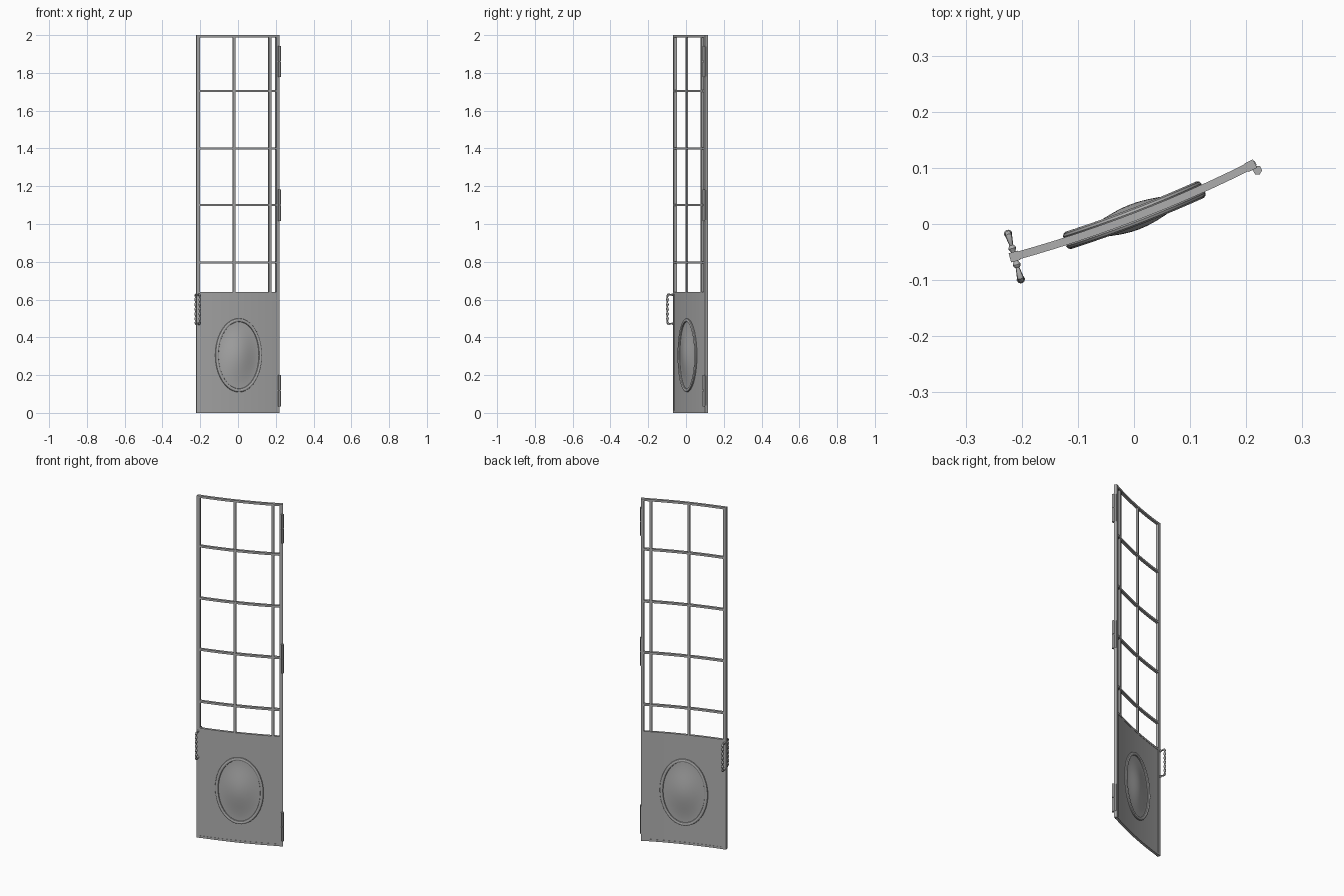
import bpy, bmesh, math
from mathutils import Vector

if "Cube" in bpy.data.objects:
    bpy.data.objects.remove(bpy.data.objects["Cube"])

metal = bpy.data.materials.new("grey metal")
metal.use_nodes = True
GREY = (0.42, 0.42, 0.42, 1)
metal.diffuse_color = GREY
metal.node_tree.nodes["Principled BSDF"].inputs["Base Color"].default_value = GREY

# The gate follows a shallow arc in plan, bowed towards the front
START, END, SAG = Vector((-0.213, -0.058, 0)), Vector((0.208, 0.104, 0)), 0.011
CHORD = END - START
LENGTH = CHORD.length
BACK = Vector((-CHORD.y, CHORD.x, 0)) / LENGTH


def normal(t):
    d = CHORD - BACK * SAG * 4 * (1 - 2 * t)
    return Vector((-d.y, d.x, 0)).normalized()


def on_arc(t, z, off=0.0):
    p = START + CHORD * t - BACK * SAG * 4 * t * (1 - t) + normal(t) * off
    return Vector((p.x, p.y, z))


def finish(bm, name, smooth=True):
    bmesh.ops.remove_doubles(bm, verts=bm.verts, dist=1e-5)
    bmesh.ops.recalc_face_normals(bm, faces=bm.faces)
    me = bpy.data.meshes.new(name)
    bm.to_mesh(me)
    bm.free()
    me.materials.append(metal)
    ob = bpy.data.objects.new(name, me)
    bpy.context.collection.objects.link(ob)
    if smooth:
        bpy.ops.object.select_all(action='DESELECT')
        ob.select_set(True)
        bpy.context.view_layer.objects.active = ob
        bpy.ops.object.shade_smooth_by_angle(angle=math.radians(35))
    return ob


def skin(name, rows, loop=False, caps=False):
    """Join closed rows of points into a surface."""
    bm = bmesh.new()
    vs = [[bm.verts.new(p) for p in row] for row in rows]
    n = len(rows[0])
    pairs = list(zip(vs, vs[1:])) + ([(vs[-1], vs[0])] if loop else [])
    for a, b in pairs:
        for i in range(n):
            j = (i + 1) % n
            bm.faces.new((a[i], a[j], b[j], b[i]))
    if caps:
        bm.faces.new(vs[0])
        bm.faces.new(vs[-1])
    return finish(bm, name)


def bar(name, t0, t1, z0, z1, depth, steps=1):
    """Rectangular bar between two places on the arc."""
    h = depth / 2
    rows = []
    for i in range(steps + 1):
        t = t0 + (t1 - t0) * i / steps
        rows.append([on_arc(t, z0, -h), on_arc(t, z0, h),
                     on_arc(t, z1, h), on_arc(t, z1, -h)])
    return skin(name, rows, caps=True)


def upright(name, t, width, z0, z1, depth):
    w = width / LENGTH / 2
    return bar(name, t - w, t + w, z0, z1, depth)


# Frame and grille
upright("latch_stile", 0, 0.017, 0, 2, 0.017)
upright("hinge_stile", 1, 0.017, 0, 2, 0.017)
for i, t in enumerate((0.446, 0.9)):
    upright(f"grille_upright_{i + 1}", t, 0.014, 0.635, 1.995, 0.011)
for i, z in enumerate((0.006, 0.635, 0.796, 1.1, 1.4, 1.704, 1.994)):
    bar(f"rail_{i + 1}", 0, 1, z - 0.006, z + 0.006, 0.014, 12)
bar("lower_panel", 0, 1, 0.006, 0.635, 0.011, 12)

# Oval medallion: a raised ring on each face and a domed centre
OVAL_Z, OVAL_W, OVAL_H, SIDES = 0.305, 0.123, 0.186, 48


def oval(angle, grow, scale, off):
    u = (OVAL_W + grow) * scale * math.cos(angle)
    z = OVAL_Z + (OVAL_H + grow) * scale * math.sin(angle)
    return on_arc(0.5 + u / LENGTH, z, off)


angles = [math.tau * i / SIDES for i in range(SIDES)]
for side, word in ((-1, "front"), (1, "back")):
    rows = []
    for a in angles:
        row = []
        for k in range(10):
            b = math.tau * k / 10
            row.append(oval(a, 0.0095 * math.cos(b), 1,
                            side * (0.009 + 0.0075 * math.sin(b))))
        rows.append(row)
    skin(f"{word}_oval_ring", rows, loop=True)

rows = []
for side in (-1, 1):
    radii = [i / 10 for i in range(11)]
    for r in (radii if side < 0 else reversed(radii)):
        height = 0.0065 + 0.017 * (1 + math.cos(math.pi * r)) / 2
        rows.append([oval(a, 0, r, side * height) for a in angles])
skin("oval_dome", rows)

# Beaded pull handles on both faces of the latch stile
arm = [(0, 0.473, 0.004), (0.009, 0.473, 0.004), (0.012, 0.473, 0.006),
       (0.015, 0.473, 0.007), (0.018, 0.473, 0.006), (0.021, 0.473, 0.0035),
       (0.031, 0.471, 0.005), (0.038, 0.472, 0.006), (0.042, 0.479, 0.006)]
MID = 0.549
grip = []
for i in range(41):
    f = i / 40
    grip.append((0.042, 0.486 + 0.126 * f,
                 0.0055 - 0.002 * math.cos(math.tau * 5 * f)))
path = arm + grip + [(d, 2 * MID - z, r) for d, z, r in reversed(arm)]
for side, word in ((-1, "front"), (1, "back")):
    out = normal(0) * side
    across = Vector((-out.y, out.x, 0))
    pts = [START + out * d + Vector((0, 0, z)) for d, z, r in path]
    rows = []
    for i, p in enumerate(pts):
        along = (pts[min(i + 1, len(pts) - 1)] - pts[max(i - 1, 0)]).normalized()
        up = along.cross(across)
        rows.append([p + (across * math.cos(math.tau * k / 10)
                          + up * math.sin(math.tau * k / 10)) * path[i][2]
                     for k in range(10)])
    skin(f"{word}_pull_handle", rows, caps=True)


# Hinges: two six-sided knuckles on a pin, with a small leaf to the stile
def post(name, x, y, z0, z1, radius):
    rows = [[Vector((x + radius * math.cos(math.tau * k / 6),
                     y + radius * math.sin(math.tau * k / 6), z))
             for k in range(6)] for z in (z0, z1)]
    return skin(name, rows, caps=True)


for i, z in enumerate((0.118, 1.1, 1.86)):
    post(f"hinge_pin_{i + 1}", 0.22, 0.096, z - 0.08, z + 0.08, 0.005)
    post(f"lower_knuckle_{i + 1}", 0.22, 0.096, z - 0.083, z - 0.002, 0.0085)
    post(f"upper_knuckle_{i + 1}", 0.22, 0.096, z + 0.002, z + 0.083, 0.0085)
    w = 0.02 / LENGTH
    bar(f"hinge_leaf_{i + 1}", 1, 1 + w / 2, z - 0.08, z + 0.08, 0.008)
